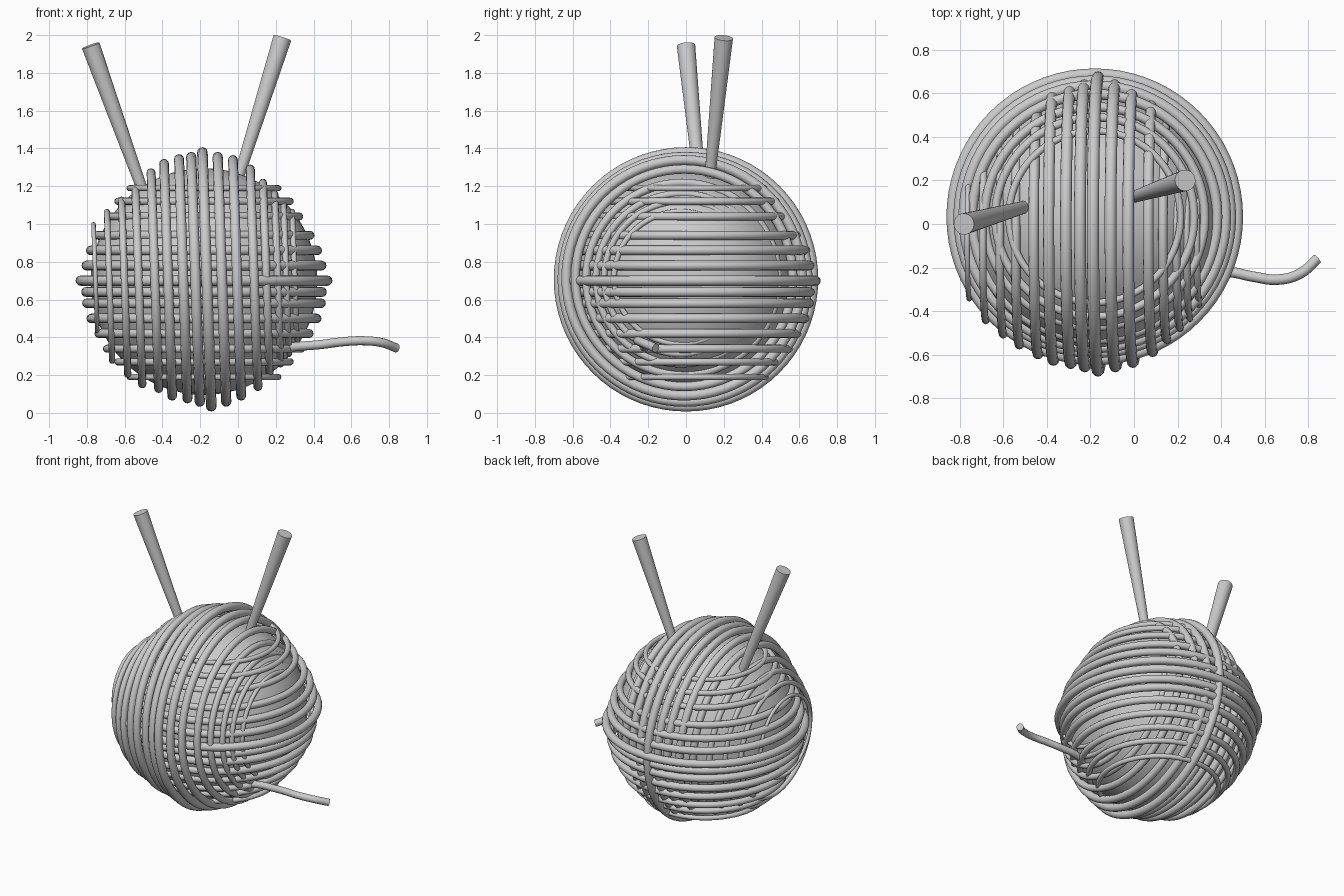
import bpy
from math import radians
from mathutils import Vector

if "Cube" in bpy.data.objects:
    bpy.data.objects.remove(bpy.data.objects["Cube"])


def smooth(ob, name):
    ob.name = name
    bpy.ops.object.shade_smooth_by_angle(angle=radians(40))


def strand(name, centre, outer, tilt):
    # yarn loop: thickness shrinks together with the loop size
    tube = outer * 0.04
    bpy.ops.mesh.primitive_torus_add(
        major_segments=72, minor_segments=12, location=centre,
        major_radius=outer - tube, minor_radius=tube,
        rotation=(0, radians(tilt), 0))
    smooth(bpy.context.object, name)


def needle(name, top, low, r_top, r_low):
    a, b = Vector(low), Vector(top)
    bpy.ops.mesh.primitive_cone_add(
        vertices=32, radius1=r_low, radius2=r_top, depth=(b - a).length,
        location=(a + b) / 2)
    ob = bpy.context.object
    ob.rotation_euler = (b - a).to_track_quat('Z', 'Y').to_euler()
    smooth(ob, name)


# Solid core of the ball
bpy.ops.mesh.primitive_uv_sphere_add(segments=48, ring_count=32, radius=0.6,
                                     location=(-0.18, 0.005, 0.695))
smooth(bpy.context.object, "yarn_core")

# Level loops: height, outer radius
level = [(0.19, .41), (0.27, .475), (0.34, .535), (0.42, .58), (0.50, .622),
         (0.58, .645), (0.64, .65), (0.70, .68), (0.78, .648), (0.86, .625),
         (0.94, .585), (1.04, .525), (1.12, .475), (1.19, .41)]
for i, (z, r) in enumerate(level):
    strand(f"level_strand_{i}", (-0.18, 0.033, z), r, 0)

# Upright loops: x, outer radius, y and z of centre
upright = [(-.755, .295, -.06, .715), (-.68, .41, -.05, .67),
           (-.60, .48, -.045, .665), (-.525, .54, -.035, .67),
           (-.44, .595, -.025, .70), (-.37, .64, -.01, .705),
           (-.29, .66, -.005, .71), (-.225, .675, -.005, .707),
           (-.165, .70, 0, .707), (-.085, .675, -.005, .707),
           (-.005, .65, -.01, .715), (.085, .60, -.01, .715),
           (.15, .53, -.02, .71), (.21, .47, -.025, .71),
           (.255, .42, -.03, .715), (.30, .365, -.03, .715)]
for i, (x, r, y, z) in enumerate(upright):
    strand(f"upright_strand_{i}", (x, y, z), r, 88)

# Knitting needles
needle("left_needle", (-0.78, 0.0, 1.945), (-0.40, 0.106, 0.885), 0.049, 0.021)
needle("right_needle", (0.235, 0.2, 1.985), (-0.11, 0.09, 0.885), 0.049, 0.017)

# Loose yarn end
path = [(0.15, -.26, .33), (0.3, -.215, .35), (0.44, -.22, .362),
        (0.55, -.242, .376), (0.66, -.255, .382), (0.76, -.228, .372),
        (0.84, -.16, .343)]
curve = bpy.data.curves.new("loose_end", 'CURVE')
curve.dimensions = '3D'
curve.bevel_depth = 0.024
curve.bevel_resolution = 4
curve.use_fill_caps = True
spline = curve.splines.new('BEZIER')
spline.bezier_points.add(len(path) - 1)
for p, co in zip(spline.bezier_points, path):
    p.co = co
    p.handle_left_type = p.handle_right_type = 'AUTO'
bpy.context.collection.objects.link(bpy.data.objects.new("loose_end", curve))
